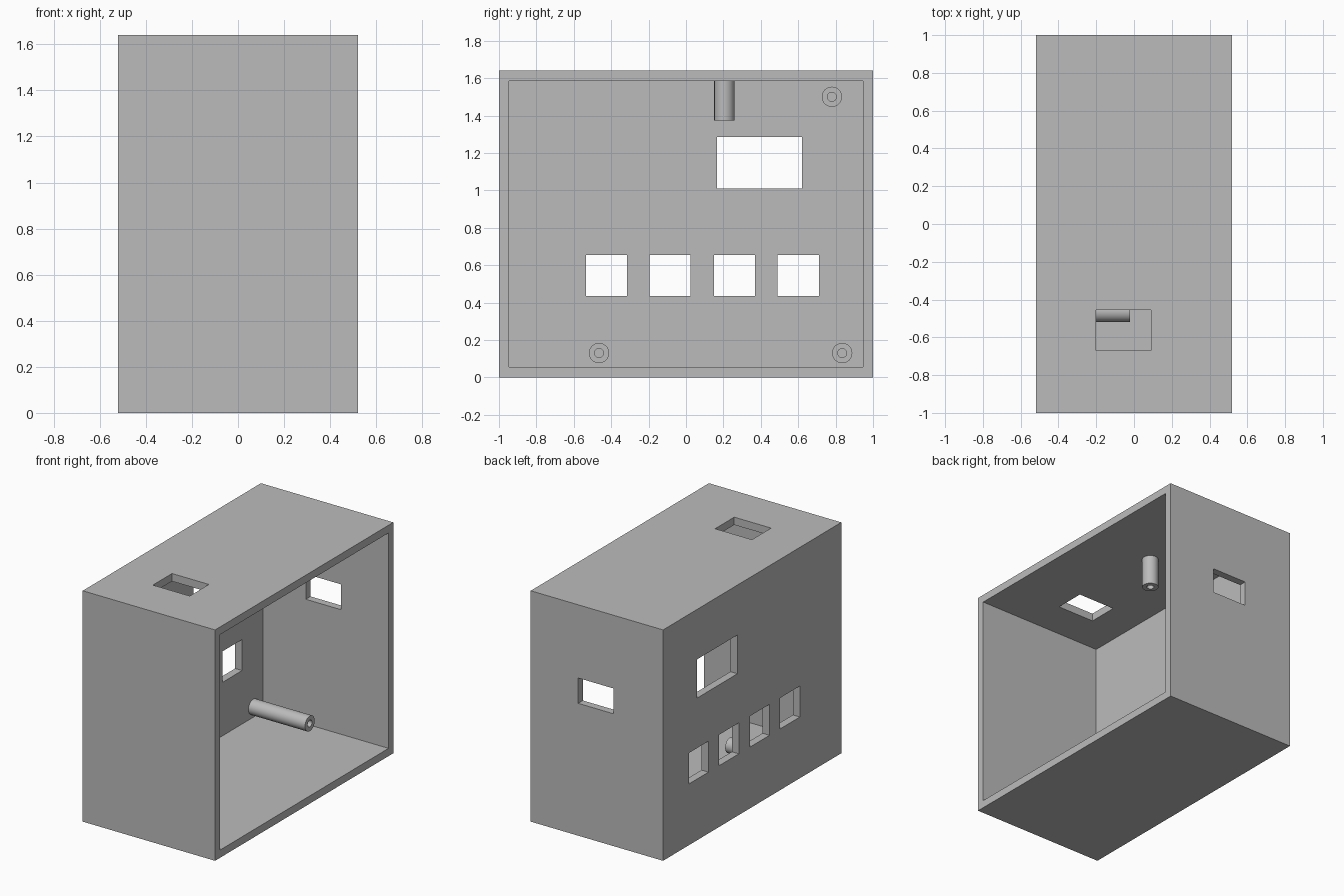
import bpy
from math import pi

cube = bpy.data.objects.get("Cube")
if cube:
    bpy.data.objects.remove(cube, do_unlink=True)

grey = bpy.data.materials.new("plain_grey")
grey.use_nodes = True
colour = (0.5, 0.5, 0.5, 1)
grey.diffuse_color = colour
grey.node_tree.nodes["Principled BSDF"].inputs["Base Color"].default_value = colour


def box(name, x, y, z):
    """Box spanning the given (low, high) range on each axis."""
    spans = (x, y, z)
    bpy.ops.mesh.primitive_cube_add(size=1, location=[(a + b) / 2 for a, b in spans])
    ob = bpy.context.object
    ob.name = name
    ob.scale = [b - a for a, b in spans]
    bpy.ops.object.transform_apply(location=True, rotation=False, scale=True)
    return ob


def cylinder(name, radius, length, centre, rotation):
    bpy.ops.mesh.primitive_cylinder_add(vertices=48, radius=radius, depth=length,
                                        location=centre, rotation=rotation)
    ob = bpy.context.object
    ob.name = name
    return ob


def cut(target, cutter):
    """Subtract the cutter and remove it."""
    mod = target.modifiers.new("cut", 'BOOLEAN')
    mod.operation = 'DIFFERENCE'
    mod.solver = 'EXACT'
    mod.object = cutter
    bpy.context.view_layer.objects.active = target
    bpy.ops.object.modifier_apply(modifier=mod.name)
    bpy.data.objects.remove(cutter, do_unlink=True)


def post(name, centre, length, rotation=(0, 0, 0), shift=(0, 0, 0)):
    """Hollow screw post; the bore is shifted to break through the free end only."""
    ob = cylinder(name, 0.054, length, centre, rotation)
    bore_centre = [c + s for c, s in zip(centre, shift)]
    cut(ob, cylinder("bore", 0.024, length, bore_centre, rotation))
    ob.data.materials.append(grey)
    bpy.ops.object.select_all(action='DESELECT')
    ob.select_set(True)
    bpy.context.view_layer.objects.active = ob
    bpy.ops.object.shade_smooth_by_angle()


# Case, open on the +x side
WIDTH, HEIGHT, WALL = 0.52, 1.64, 0.055
case = box("case", (-WIDTH, WIDTH), (-1, 1), (0, HEIGHT))
cut(case, box("cavity", (-WIDTH + WALL, 1), (-0.947, 0.947), (WALL, HEIGHT - WALL)))

# Display window and row of button openings in the closed side
cut(case, box("window", (-0.6, -0.4), (0.165, 0.62), (1.01, 1.285)))
for y in (-0.535, -0.195, 0.15, 0.49):
    cut(case, box("button_opening", (-0.6, -0.4), (y, y + 0.22), (0.435, 0.655)))

# Cable openings in the top and back
cut(case, box("top_opening", (-0.2, 0.09), (-0.67, -0.455), (1.5, 1.7)))
cut(case, box("back_opening", (-0.13, 0.147), (0.9, 1.1), (0.94, 1.12)))
case.data.materials.append(grey)

# Three posts standing on the closed side
inner, tip = -WIDTH + WALL, -0.02
posts = {"upper_back_post": (0.78, 1.5),
         "lower_front_post": (-0.465, 0.13),
         "lower_back_post": (0.835, 0.13)}
for name, (y, z) in posts.items():
    post(name, ((inner + tip) / 2, y, z), tip - inner, (0, pi / 2, 0), (0.01, 0, 0))

# Post hanging from the ceiling
post("ceiling_post", (0.03, 0.205, 1.48), 0.215, shift=(0, 0, -0.01))
